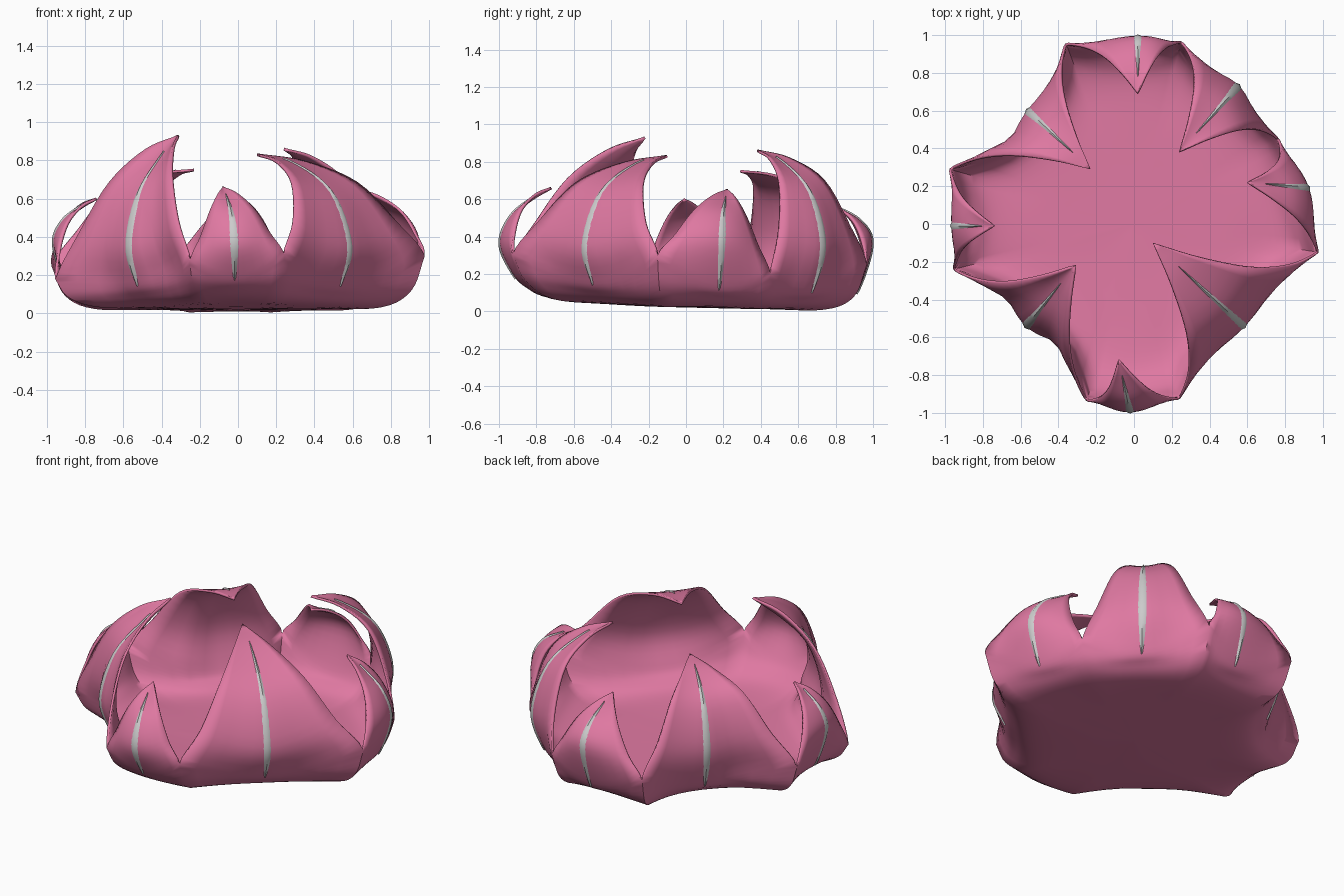
import bpy, bmesh, math
from mathutils import Vector

if "Cube" in bpy.data.objects:
    bpy.data.objects.remove(bpy.data.objects["Cube"])

# Petals counter-clockwise: outermost midrib xy, tip xyz, valley after the petal xyz,
# (midrib height fractions while curling in), (inward fold before, after the midrib), edge lift
PETALS = [
    ((0.92, 0.19), (0.60, 0.22, 0.65), (0.76, 0.45, 0.20), (0.50, 0.80), (0.0, 0.0), 0.0),
    ((0.55, 0.73), (0.24, 0.38, 0.86), (0.25, 0.96, 0.25), (0.55, 0.87), (0.02, 0.02), 0.07),
    ((0.02, 0.99), (0.02, 0.69, 0.60), (-0.36, 0.95, 0.25), (0.50, 0.80), (0.0, 0.0), 0.0),
    ((-0.56, 0.60), (-0.23, 0.29, 0.75), (-0.97, 0.29, 0.25), (0.65, 0.94), (0.0, 0.07), 0.13),
    ((-0.96, -0.01), (-0.74, -0.01, 0.60), (-0.95, -0.24, 0.18), (0.50, 0.80), (0.0, 0.0), 0.0),
    ((-0.57, -0.54), (-0.31, -0.22, 0.93), (-0.25, -0.93, 0.28), (0.46, 0.78), (0.06, 0.09), 0.0),
    ((-0.02, -0.99), (-0.08, -0.72, 0.66), (0.24, -0.92, 0.31), (0.48, 0.80), (0.0, 0.0), 0.0),
    ((0.58, -0.54), (0.10, -0.10, 0.83), (0.97, -0.15, 0.30), (0.58, 0.90), (0.02, 0.02), 0.05),
]
CENTRE = Vector((0, 0, 0.028))


def at(xy, f, z):
    x, y = xy[0] * f, xy[1] * f
    return Vector((x, y, z - 0.025 * y + 0.05 * max(0, -y - 0.3)))


def blend(a, b, fxy, fz):
    return Vector((a.x + (b.x - a.x) * fxy, a.y + (b.y - a.y) * fxy, a.z + (b.z - a.z) * fz))


def midrib(m, tip, curl):
    t = Vector(tip)
    out = Vector((m[0], m[1], 0.36))
    return [CENTRE, at(m, 0.45, 0.03), at(m, 0.74, 0.04), at(m, 0.86, 0.085), at(m, 0.93, 0.15),
            out, blend(out, t, 0.2, curl[0]), blend(out, t, 0.62, curl[1]), t]


def spoke(v):
    # Shared seam from centre to valley, identical for both neighbouring petals
    return [CENTRE, at(v, 0.45, 0.03), at(v, 0.77, 0.035), at(v, 0.93, 0.3 * v[2] + 0.03), Vector(v)]


def edge(v, tip, rib, lift):
    t, w = Vector(tip), Vector(v)
    pts = spoke(v)
    for i, (fxy, fz, bow) in enumerate([(0.10, 0.33 + lift / 2, 0.18), (0.33, 0.68 + lift, 0.3),
                                        (0.65, 0.91 + lift / 3, 0.4)]):
        pts.append(blend(blend(w, t, fxy, fz), rib[5 + i], bow, 0.1))
    return pts + [t]


def spline(p, s):
    i = min(int(s), len(p) - 2)
    f = s - i
    a = p[i - 1] if i else p[0] * 2 - p[1]
    d = p[i + 2] if i + 2 < len(p) else p[-1] * 2 - p[-2]
    b, c = p[i], p[i + 1]
    return 0.5 * (2 * b + (c - a) * f + (2 * a - 5 * b + 4 * c - d) * f * f
                  + (3 * b - a - 3 * c + d) * f ** 3)


def side(e, v, s):
    return spline(spoke(v), s) if s <= 4 else spline(e, s)


def grid(bm, rows):
    vs = [[bm.verts.new(p) for p in r] for r in rows]
    for a, b in zip(vs, vs[1:]):
        for j in range(len(a) - 1):
            bm.faces.new((a[j], a[j + 1], b[j + 1], b[j]))


def finish(bm, name, thickness, mat=None):
    bmesh.ops.remove_doubles(bm, verts=bm.verts, dist=0.0008)
    bmesh.ops.recalc_face_normals(bm, faces=bm.faces)
    me = bpy.data.meshes.new(name)
    bm.to_mesh(me)
    bm.free()
    ob = bpy.data.objects.new(name, me)
    bpy.context.collection.objects.link(ob)
    if mat:
        me.materials.append(mat)
    if thickness:
        so = ob.modifiers.new("thickness", 'SOLIDIFY')
        so.thickness = thickness
        so.offset = 0
    bpy.ops.object.select_all(action='DESELECT')
    ob.select_set(True)
    bpy.context.view_layer.objects.active = ob
    bpy.ops.object.shade_smooth_by_angle(angle=math.radians(50))
    return ob


pink = bpy.data.materials.new("petal_pink")
pink.diffuse_color = (0.74, 0.19, 0.36, 1)
pink.use_nodes = True
pink.node_tree.nodes["Principled BSDF"].inputs["Base Color"].default_value = pink.diffuse_color

# Petal bowl: each sector is a curved sheet between two edges and its midrib
bowl, ribs = bmesh.new(), bmesh.new()
N, STEPS = 10, 40
for k, (m, tip, v1, curl, fold, lift) in enumerate(PETALS):
    v0 = PETALS[k - 1][2]
    rib = midrib(m, tip, curl)
    e0, e1 = edge(v0, tip, rib, lift), edge(v1, tip, rib, lift)

    def surf(s, u):
        a, c, b = side(e0, v0, s), spline(rib, s), side(e1, v1, s)
        p = a * (u * (u - 1) / 2) + c * (1 - u * u) + b * (u * (u + 1) / 2)
        # Fold the flank inwards between midrib and valley
        d = fold[u > 0] * math.sin(math.pi * u) ** 2 * max(0, 1 - abs(s - 4.3) / 2.3)
        return Vector((p.x * (1 - d), p.y * (1 - d), p.z))

    grid(bowl, [[surf(8 * i / STEPS, -1 + 2 * j / N) for j in range(N + 1)]
                for i in range(STEPS + 1)])

    # Grey raised stripe along the outside of the midrib
    rows = []
    for i in range(21):
        s = 3.75 + 3.5 * i / 20
        c = surf(s, 0)
        across = (surf(s, 0.05) - surf(s, -0.05)).normalized()
        along = (surf(s + 0.05, 0) - surf(s - 0.05, 0)).normalized()
        n = across.cross(along).normalized()
        w = 0.024 * math.sin(math.pi * (0.05 + 0.92 * (i / 20) ** 0.8))
        rows.append([c - across * w + n * 0.004, c + n * 0.014, c + across * w + n * 0.004])
    grid(ribs, rows)

finish(bowl, "petal_bowl", 0.014, pink)
finish(ribs, "petal_stripes", 0)
